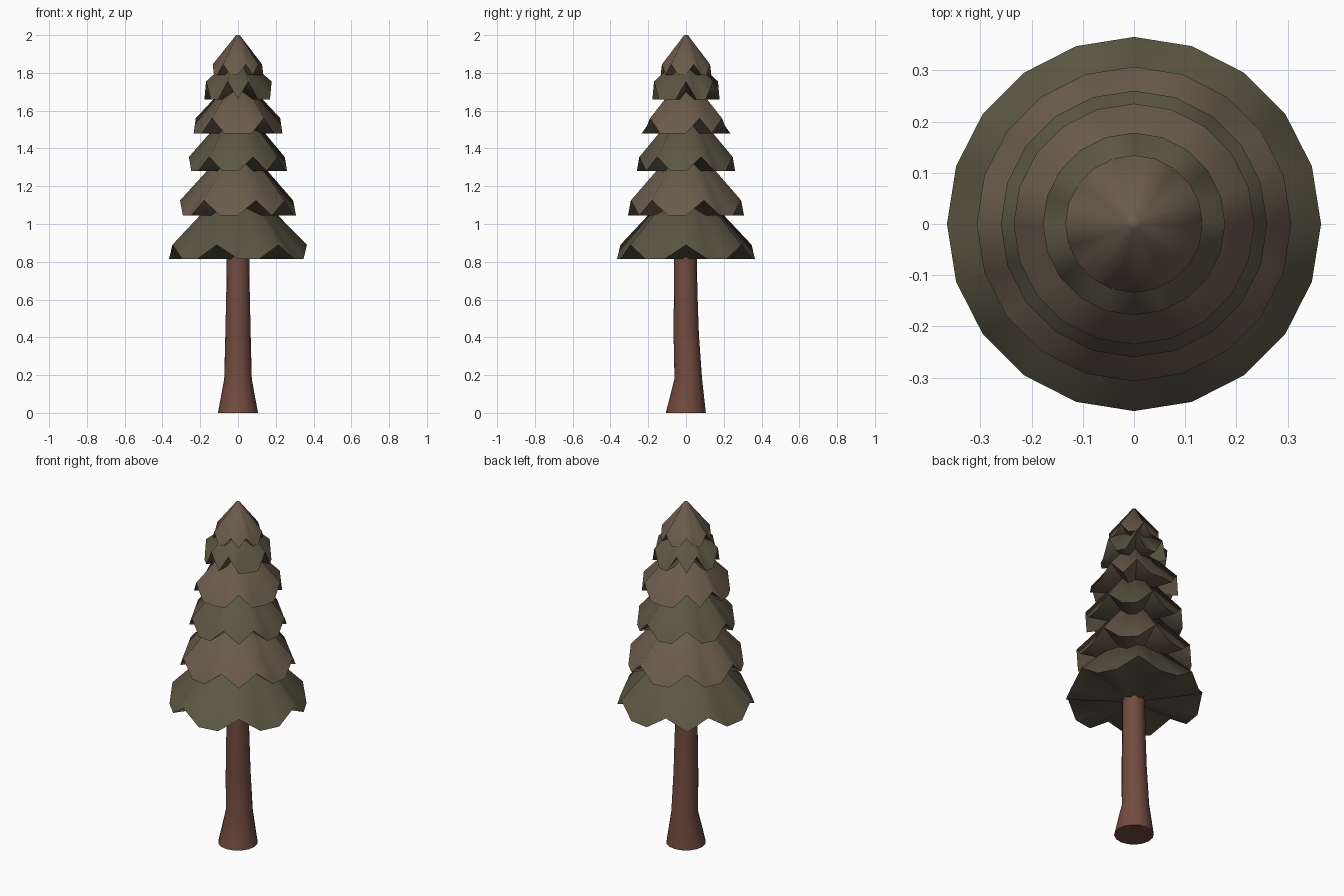
import bpy, bmesh, math

if "Cube" in bpy.data.objects:
    bpy.data.objects.remove(bpy.data.objects["Cube"])

SIDES = 20


def material(name, rgb):
    m = bpy.data.materials.new(name)
    m.diffuse_color = (*rgb, 1)
    m.use_nodes = True
    m.node_tree.nodes["Principled BSDF"].inputs["Base Color"].default_value = m.diffuse_color
    return m


GREEN = material("foliage_green", (0.105, 0.093, 0.056))
BROWN = material("foliage_brown", (0.145, 0.105, 0.07))
BARK = material("bark", (0.17, 0.07, 0.05))


def finish(bm, name, mat, angle):
    bmesh.ops.recalc_face_normals(bm, faces=bm.faces)
    me = bpy.data.meshes.new(name)
    bm.to_mesh(me)
    bm.free()
    me.materials.append(mat)
    ob = bpy.data.objects.new(name, me)
    bpy.context.collection.objects.link(ob)
    bpy.ops.object.select_all(action='DESELECT')
    ob.select_set(True)
    bpy.context.view_layer.objects.active = ob
    bpy.ops.object.shade_smooth_by_angle(angle=math.radians(angle))


def tier(name, mat, radius, low, raised, apex, notches):
    # cone skirt whose rim is lifted at the notches, with a small blunt tip
    # and a folded underside
    bm = bmesh.new()
    under = bm.verts.new((0, 0, low))
    rim, tip = [], []
    for i in range(SIDES):
        a = -math.pi / 2 + i * math.tau / SIDES
        c, s = math.cos(a), math.sin(a)
        z = raised if i in notches else low
        rim.append(bm.verts.new((radius * c, radius * s, z)))
        tip.append(bm.verts.new((0.01 * c, 0.01 * s, apex)))
    for i in range(SIDES):
        j = (i + 1) % SIDES
        bm.faces.new((rim[i], rim[j], tip[j]))
        bm.faces.new((rim[i], tip[j], tip[i]))
        bm.faces.new((rim[j], rim[i], under))
    bm.faces.new(tip)
    finish(bm, name, mat, 75)


# Foliage tiers, bottom to top; notches count counter-clockwise from the front
base = (2, 5, 8, 11, 13, 16, 19)
turned = tuple((i + 10) % SIDES for i in base)
tiers = [
    (0.365, 0.815, 0.89, 1.25, base),
    (0.307, 1.045, 1.125, 1.45, turned),
    (0.26, 1.28, 1.355, 1.64, turned),
    (0.235, 1.48, 1.56, 1.79, (2, 6, 8, 12, 14, 18)),
    (0.178, 1.66, 1.755, 1.90, (1, 5, 8, 11, 13, 16, 19)),
    (0.134, 1.79, 1.845, 2.0, turned),
]
for n, t in enumerate(tiers):
    tier(f"foliage_tier_{n + 1}", BROWN if n % 2 else GREEN, *t)

# Trunk: flared, slightly bent (z, radius, y offset)
bm = bmesh.new()
rings = []
for z, r, y in [(0, 0.106, -0.001), (0.18, 0.073, 0.012), (0.42, 0.067, 0.001),
                (0.65, 0.062, -0.002), (0.84, 0.061, -0.003)]:
    rings.append([bm.verts.new((r * math.cos(k * math.tau / 16),
                                y + r * math.sin(k * math.tau / 16), z))
                  for k in range(16)])
for a, b in zip(rings, rings[1:]):
    for k in range(16):
        j = (k + 1) % 16
        bm.faces.new((a[k], a[j], b[j], b[k]))
bm.faces.new(rings[0][::-1])
bm.faces.new(rings[-1])
finish(bm, "trunk", BARK, 40)
